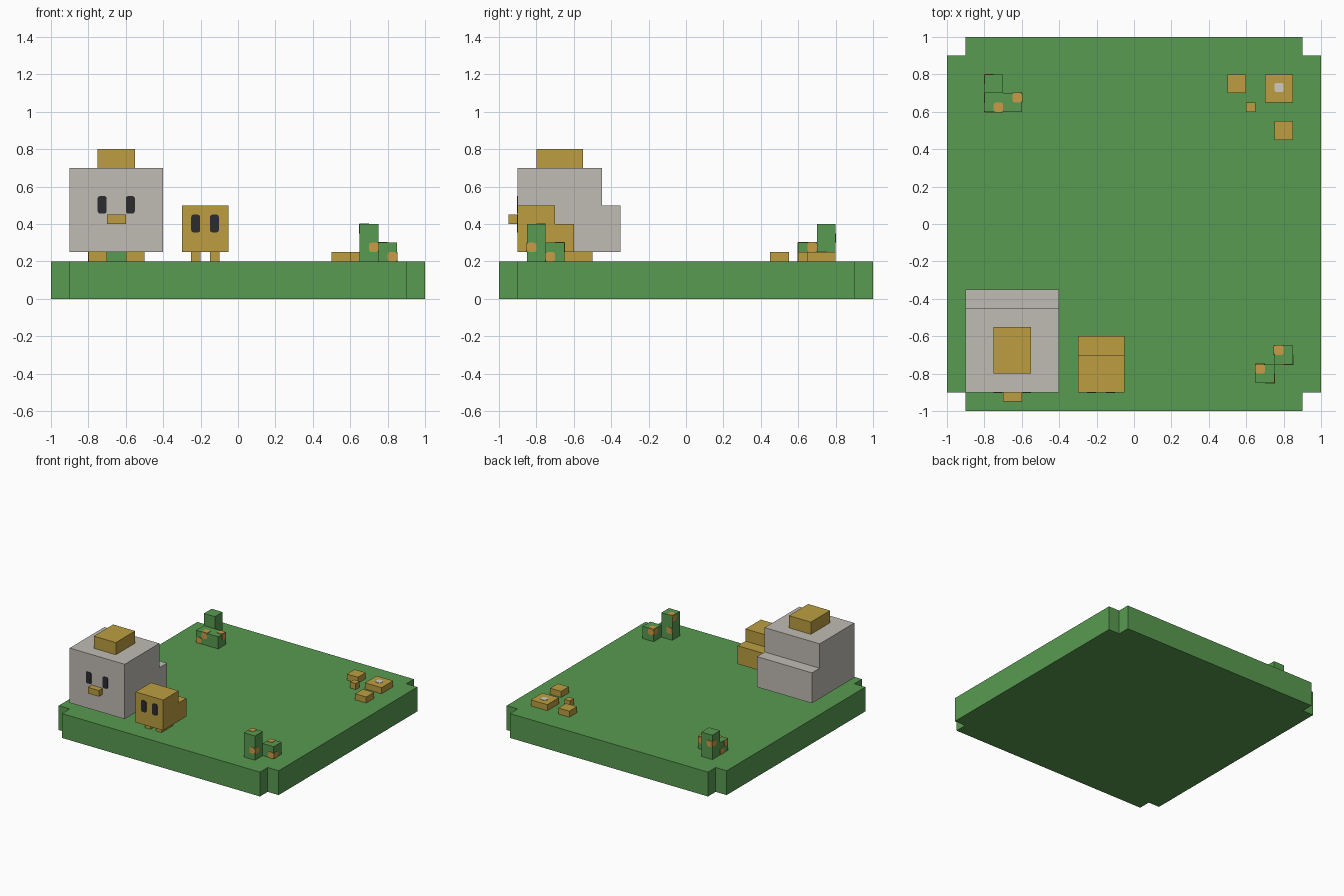
import bpy, bmesh
from mathutils import Vector

cube = bpy.data.objects.get("Cube")
if cube:
    bpy.data.objects.remove(cube, do_unlink=True)


def material(name, rgb):
    lin = [((c / 255 + 0.055) / 1.055) ** 2.4 for c in rgb] + [1]
    m = bpy.data.materials.new(name)
    m.use_nodes = True
    m.diffuse_color = lin
    bsdf = next(n for n in m.node_tree.nodes if n.type == 'BSDF_PRINCIPLED')
    bsdf.inputs["Base Color"].default_value = lin
    return m


GREEN = material("grass_green", (88, 155, 80))
GREY = material("warm_grey", (192, 188, 180))
GOLD = material("golden_yellow", (188, 158, 64))
DARK = material("eye_black", (44, 44, 48))
AMBER = material("amber_spot", (202, 156, 70))
PALE = material("pale_spot", (208, 203, 194))


def finish(name, bm, mat):
    bmesh.ops.recalc_face_normals(bm, faces=bm.faces)
    mesh = bpy.data.meshes.new(name)
    bm.to_mesh(mesh)
    bm.free()
    mesh.materials.append(mat)
    ob = bpy.data.objects.new(name, mesh)
    bpy.context.collection.objects.link(ob)
    return ob


def prism(name, outline, offset, mat):
    """Extrude a flat 3D outline along a vector."""
    bm = bmesh.new()
    face = bm.faces.new([bm.verts.new(p) for p in outline])
    ext = bmesh.ops.extrude_face_region(bm, geom=[face], use_keep_orig=True)
    moved = [g for g in ext["geom"] if isinstance(g, bmesh.types.BMVert)]
    bmesh.ops.translate(bm, verts=moved, vec=offset)
    return finish(name, bm, mat)


def box(name, x, y, z, mat):
    pts = [(x[0], y[0], z[0]), (x[1], y[0], z[0]), (x[1], y[1], z[0]), (x[0], y[1], z[0])]
    return prism(name, pts, (0, 0, z[1] - z[0]), mat)


def plate(name, axis, at, sign, u, v, mat, r=0.012, t=0.003):
    """Thin round-cornered plate on the face axis=at, facing sign."""
    c = r * 0.3
    (a, b), (d, e) = u, v
    outline = [(a + r, d), (b - r, d), (b - c, d + c), (b, d + r), (b, e - r), (b - c, e - c),
               (b - r, e), (a + r, e), (a + c, e - c), (a, e - r), (a, d + r), (a + c, d + c)]

    def lift(p):
        q = list(p)
        q.insert(axis, at)
        return q
    off = Vector((0, 0, 0))
    off[axis] = sign * t
    return prism(name, [lift(p) for p in outline], off, mat)


def spot(name, axis, at, sign, u, v, mat=AMBER):
    return plate(name, axis, at, sign, (u, u + 0.05), (v, v + 0.05), mat)


# Ground slab with notched corners
quarter = [(1, 0.9), (0.9, 0.9), (0.9, 1)]
outline = (quarter + [(-x, y) for x, y in reversed(quarter)]
           + [(-x, -y) for x, y in quarter] + [(x, -y) for x, y in reversed(quarter)])
prism("ground", [(x, y, 0) for x, y in outline], (0, 0, 0.2), GREEN)


# Birds: stepped side profile with a low tail
def bird_body(name, x, front, step, back, top, tail_top, mat):
    side = [(front, 0.25), (back, 0.25), (back, tail_top),
            (step, tail_top), (step, top), (front, top)]
    prism(name, [(x[0], y, z) for y, z in side], (x[1] - x[0], 0, 0), mat)


bird_body("hen_body", (-0.9, -0.4), -0.9, -0.45, -0.35, 0.7, 0.5, GREY)
box("hen_comb", (-0.75, -0.55), (-0.8, -0.55), (0.7, 0.8), GOLD)
box("hen_beak", (-0.7, -0.6), (-0.95, -0.9), (0.4, 0.45), GOLD)
bird_body("chick_body", (-0.3, -0.05), -0.9, -0.7, -0.6, 0.5, 0.4, GOLD)

for side, hx, ex, cx in (("right", -0.8, -0.75, -0.25), ("left", -0.6, -0.6, -0.15)):
    box("hen_foot_" + side, (hx, hx + 0.1), (-0.75, -0.5), (0.2, 0.25), GOLD)
    box("chick_foot_" + side, (cx, cx + 0.05), (-0.85, -0.7), (0.2, 0.25), GOLD)
    plate("hen_eye_" + side, 1, -0.9, -1, (ex, ex + 0.048), (0.455, 0.55), DARK)
    plate("chick_eye_" + side, 1, -0.9, -1, (cx, cx + 0.048), (0.355, 0.45), DARK)

# Front plant: two stalks with spots
box("front_plant_tall", (0.65, 0.75), (-0.85, -0.75), (0.2, 0.4), GREEN)
box("front_plant_short", (0.75, 0.85), (-0.75, -0.65), (0.2, 0.3), GREEN)
# Back plant: a stalk behind a low block
box("back_plant_tall", (-0.8, -0.7), (0.7, 0.8), (0.2, 0.4), GREEN)
box("back_plant_low", (-0.8, -0.6), (0.6, 0.7), (0.2, 0.3), GREEN)

# Plant spots: axis, plane, facing, then lower corner on that plane
front_spots = [
    (1, -0.85, -1, 0.70, 0.25), (0, 0.75, 1, -0.85, 0.25), (2, 0.4, 1, 0.65, -0.80),
    (1, -0.75, 1, 0.65, 0.25), (0, 0.65, -1, -0.80, 0.35),
    (1, -0.75, -1, 0.80, 0.20), (0, 0.85, 1, -0.75, 0.20), (2, 0.3, 1, 0.75, -0.70),
    (1, -0.65, 1, 0.75, 0.25), (0, 0.75, -1, -0.70, 0.25)]
back_spots = [
    (2, 0.3, 1, -0.75, 0.60), (2, 0.3, 1, -0.65, 0.65), (0, -0.6, 1, 0.65, 0.25),
    (1, 0.6, -1, -0.80, 0.20), (1, 0.6, -1, -0.75, 0.25), (1, 0.7, 1, -0.65, 0.25),
    (0, -0.8, -1, 0.60, 0.25), (0, -0.8, -1, 0.65, 0.20),
    (1, 0.8, 1, -0.80, 0.30), (0, -0.8, -1, 0.75, 0.30)]
for label, spots in (("front", front_spots), ("back", back_spots)):
    for i, s in enumerate(spots):
        spot(f"{label}_plant_spot_{i + 1}", *s)

# Scattered low flower blocks
for i, (x, y, w) in enumerate([(0.7, 0.65, 0.15), (0.5, 0.7, 0.1),
                               (0.6, 0.6, 0.05), (0.75, 0.45, 0.1)]):
    box(f"flower_block_{i + 1}", (x, x + w), (y, y + w), (0.2, 0.25), GOLD)
spot("flower_centre", 2, 0.25, 1, 0.75, 0.705, PALE)
